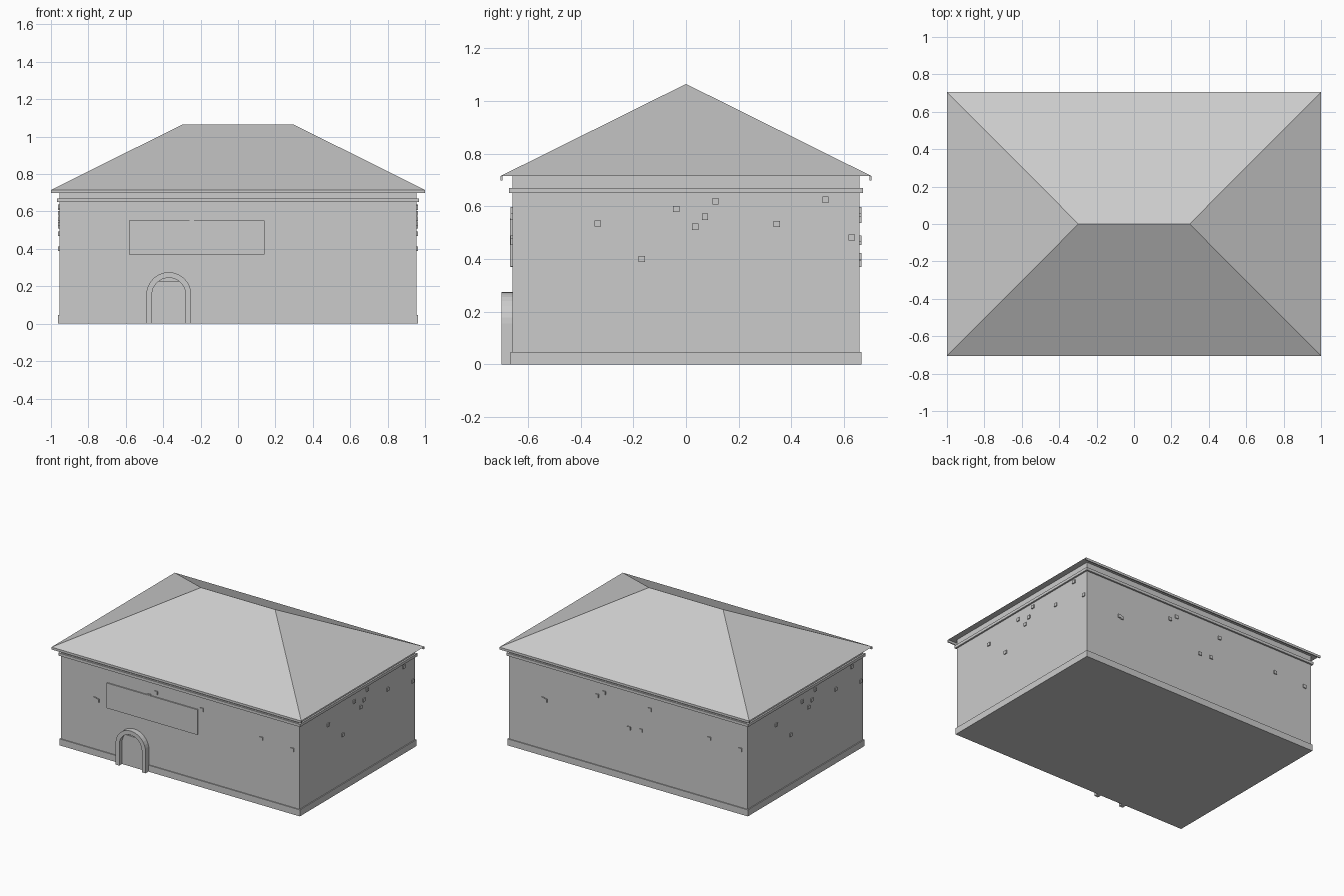
import bpy, bmesh, math

cube = bpy.data.objects.get("Cube")
if cube:
    bpy.data.objects.remove(cube, do_unlink=True)

stone = bpy.data.materials.new("light_grey")
stone.use_nodes = True
GREY = (0.6, 0.6, 0.6, 1)
stone.diffuse_color = GREY
stone.node_tree.nodes["Principled BSDF"].inputs["Base Color"].default_value = GREY


def finish(name, bm):
    bmesh.ops.recalc_face_normals(bm, faces=bm.faces)
    mesh = bpy.data.meshes.new(name)
    bm.to_mesh(mesh)
    bm.free()
    mesh.materials.append(stone)
    obj = bpy.data.objects.new(name, mesh)
    bpy.context.collection.objects.link(obj)
    return obj


def add_box(bm, x0, x1, y0, y1, z0, z1):
    made = bmesh.ops.create_cube(bm, size=1)
    for v in made["verts"]:
        v.co.x = x1 if v.co.x > 0 else x0
        v.co.y = y1 if v.co.y > 0 else y0
        v.co.z = z1 if v.co.z > 0 else z0


def box(name, *bounds):
    bm = bmesh.new()
    add_box(bm, *bounds)
    return finish(name, bm)


def slab(name, half_x, half_y, z0, z1):
    return box(name, -half_x, half_x, -half_y, half_y, z0, z1)


def extruded(name, outline, y0, y1):
    """Extrude an outline in x and z along y."""
    bm = bmesh.new()
    face = bm.faces.new([bm.verts.new((x, y0, z)) for x, z in outline])
    moved = bmesh.ops.extrude_face_region(bm, geom=[face])["geom"]
    bmesh.ops.translate(bm, vec=(0, y1 - y0, 0),
                        verts=[g for g in moved if isinstance(g, bmesh.types.BMVert)])
    return finish(name, bm)


WALL_X, WALL_Y = 0.955, 0.66
EAVE_X, EAVE_Y, EAVE_Z = 1.0, 0.705, 0.715

# Walls with plinth and cornice
slab("walls", WALL_X, WALL_Y, 0, EAVE_Z)
slab("plinth", 0.962, 0.667, 0, 0.047)
slab("cornice", 0.967, 0.672, 0.65, 0.67)

# Hipped roof: a slab whose top face shrinks to a ridge
bm = bmesh.new()
base = [bm.verts.new((sx * EAVE_X, sy * EAVE_Y, EAVE_Z))
        for sx, sy in ((-1, -1), (1, -1), (1, 1), (-1, 1))]
west, east = [bm.verts.new((x, 0, 1.065)) for x in (-0.297, 0.297)]
a, b, c, d = base
for corners in ((a, b, c, d), (a, b, east, west), (b, c, east),
                (c, d, west, east), (d, a, west)):
    bm.faces.new(corners)
finish("roof", bm)

# Fascia boards on the long eaves
for side, name in ((-1, "front_fascia"), (1, "back_fascia")):
    edges = sorted((side * EAVE_Y, side * (EAVE_Y - 0.007)))
    box(name, -EAVE_X, EAVE_X, *edges, 0.698, EAVE_Z)

# Small projecting stones, repeated on the opposite walls by a half turn
LONG_WALL = [(-0.68, 0.41), (-0.66, 0.405), (-0.248, 0.549), (-0.192, 0.585),
             (0.008, 0.382), (0.103, 0.39), (0.175, 0.561), (0.65, 0.478), (0.9, 0.465)]
SHORT_WALL = [(-0.335, 0.535), (-0.168, 0.4), (-0.037, 0.59), (0.035, 0.522),
              (0.072, 0.56), (0.112, 0.62), (0.345, 0.533), (0.53, 0.625), (0.63, 0.482)]
R, OUT, SINK = 0.012, 0.007, 0.01
bm = bmesh.new()
for x, z in LONG_WALL:
    add_box(bm, x - R, x + R, -WALL_Y - OUT, -WALL_Y + SINK, z - R, z + R)
for y, z in SHORT_WALL:
    add_box(bm, WALL_X - SINK, WALL_X + OUT, y - R, y + R, z - R, z + R)
half_turn = bm.copy() if hasattr(bm, "copy") else None
twin = bmesh.ops.duplicate(bm, geom=bm.verts[:] + bm.edges[:] + bm.faces[:])["geom"]
for g in twin:
    if isinstance(g, bmesh.types.BMVert):
        g.co.x, g.co.y = -g.co.x, -g.co.y
half_turn and half_turn.free()
finish("wall_stones", bm)

# Blank sign board on the front
box("sign_board", -0.583, 0.143, -WALL_Y - 0.0085, -WALL_Y + SINK, 0.371, 0.553)

# Arched doorway
DOOR_X, SPRING = -0.37, 0.155


def arch_line(radius, steps=16):
    arc = [(DOOR_X + radius * math.cos(math.pi * i / steps),
            SPRING + radius * math.sin(math.pi * i / steps)) for i in range(steps + 1)]
    return [(DOOR_X + radius, 0)] + arc + [(DOOR_X - radius, 0)]


extruded("door_arch", arch_line(0.12) + arch_line(0.09)[::-1], -0.70, -WALL_Y + SINK)
extruded("door_recess", arch_line(0.091), -0.669, -WALL_Y + SINK)
box("door_panel", DOOR_X - 0.077, DOOR_X + 0.08, -0.675, -0.66, 0.045, 0.215)
box("door_lintel", DOOR_X - 0.083, DOOR_X + 0.083, -0.678, -0.66, 0.215, 0.225)
